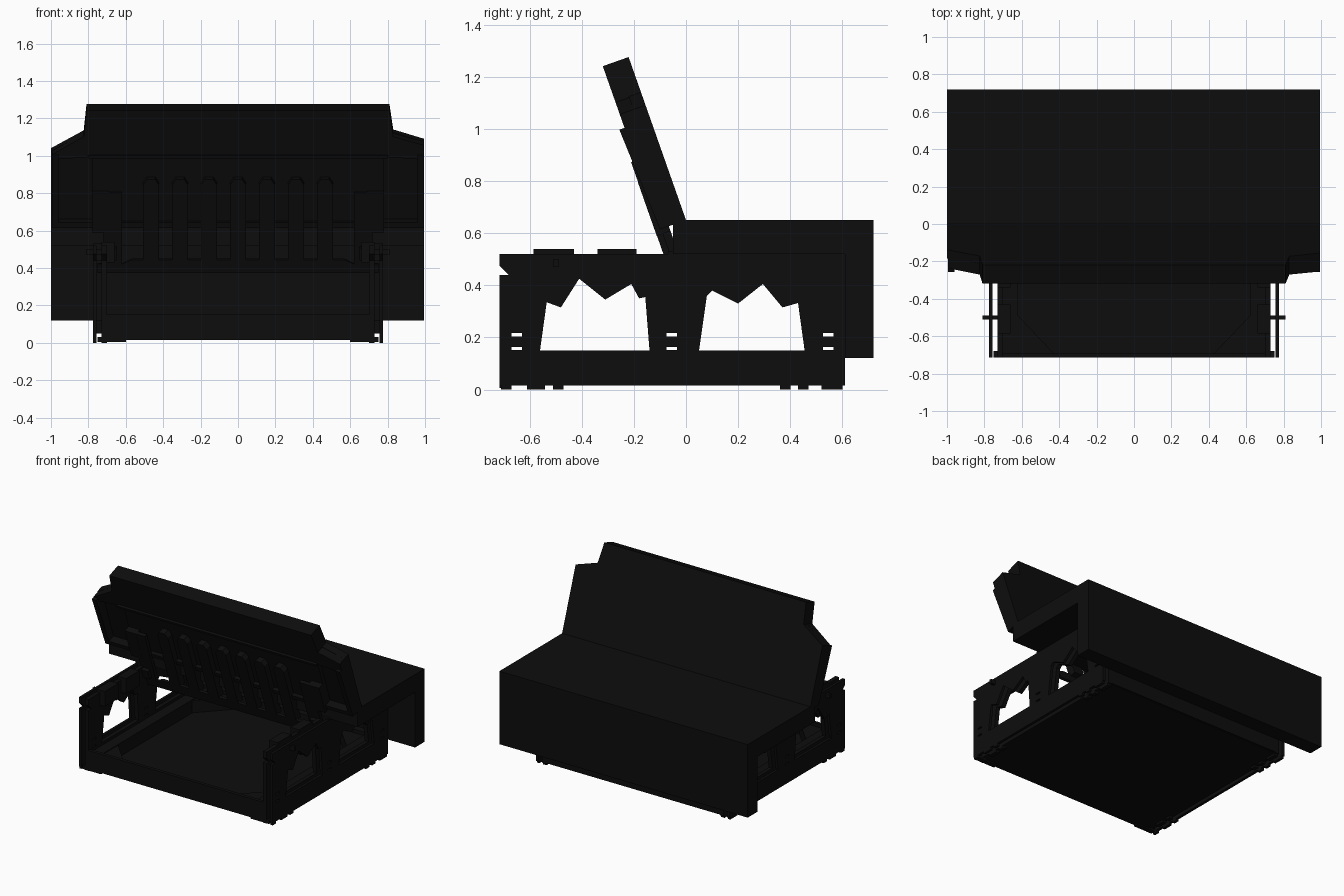
import bpy, bmesh
from mathutils import Matrix, Vector

cube = bpy.data.objects.get("Cube")
if cube:
    bpy.data.objects.remove(cube, do_unlink=True)

black = bpy.data.materials.new("matte black")
black.use_nodes = True
black.diffuse_color = (0.004, 0.004, 0.004, 1)
black.node_tree.nodes["Principled BSDF"].inputs["Base Color"].default_value = (0.004, 0.004, 0.004, 1)


def frame(a, b, c, origin=(0, 0, 0)):
    """Matrix whose columns are the three axes of a working plane."""
    m = Matrix((a, b, c)).transposed().to_4x4()
    m.translation = Vector(origin)
    return m


WORLD = Matrix.Identity(4)
SIDE = frame((0, 1, 0), (0, 0, 1), (1, 0, 0))          # profile in y, z; depth along x
up = Vector((0, -0.332, 0.943)).normalized()
LID = frame((1, 0, 0), up, Vector((1, 0, 0)).cross(up), (0, 0, 0.65))  # hinge line


def prism(name, pts, lo, hi, plane=WORLD):
    """Extrude an outline from lo to hi in the given plane."""
    bm = bmesh.new()
    face = bm.faces.new([bm.verts.new((x, y, lo)) for x, y in pts])
    ext = bmesh.ops.extrude_face_region(bm, geom=[face])
    tops = [g for g in ext["geom"] if isinstance(g, bmesh.types.BMVert)]
    bmesh.ops.translate(bm, verts=tops, vec=(0, 0, hi - lo))
    bmesh.ops.recalc_face_normals(bm, faces=bm.faces)
    bm.transform(plane)
    mesh = bpy.data.meshes.new(name)
    bm.to_mesh(mesh)
    bm.free()
    mesh.materials.append(black)
    ob = bpy.data.objects.new(name, mesh)
    bpy.context.collection.objects.link(ob)
    return ob


def box(name, x, y, z, plane=WORLD):
    return prism(name, [(x[0], y[0]), (x[1], y[0]), (x[1], y[1]), (x[0], y[1])], z[0], z[1], plane)


def pair(name, pts, lo, hi):
    """Side profile made on both sides of the model."""
    return [prism("left_" + name, pts, lo, hi, SIDE), prism("right_" + name, pts, -hi, -lo, SIDE)]


def box_pair(name, x, y, z, plane=WORLD):
    box("left_" + name, x, y, z, plane)
    box("right_" + name, (-x[1], -x[0]), y, z, plane)


# Rear housing: thick top and back panel in one piece
prism("rear_housing", [(-0.05, 0.52), (-0.05, 0.65), (0.72, 0.65), (0.72, 0.12),
                       (0.61, 0.12), (0.61, 0.52)], -1, 0.995, SIDE)

# Side frames: lower comb with posts, and a zigzag upper rail
comb = [(-0.715, 0.015), (0.61, 0.015), (0.61, 0.45), (0.44, 0.45), (0.43, 0.33), (0.455, 0.15),
        (0.05, 0.15), (0.08, 0.36), (0.08, 0.45), (-0.16, 0.45), (-0.155, 0.34), (-0.14, 0.15),
        (-0.56, 0.15), (-0.535, 0.33), (-0.535, 0.44), (-0.715, 0.44)]
rail = [(-0.68, 0.44), (-0.535, 0.44), (-0.535, 0.335), (-0.48, 0.315), (-0.41, 0.425),
        (-0.31, 0.345), (-0.21, 0.405), (-0.18, 0.35), (-0.155, 0.355), (-0.05, 0.4),
        (-0.02, 0.38), (0.08, 0.36), (0.1, 0.38), (0.2, 0.33), (0.295, 0.405), (0.37, 0.315),
        (0.44, 0.335), (0.61, 0.45), (0.61, 0.52), (-0.715, 0.52), (-0.715, 0.475)]
slots = [(y, z) for y in (-0.65, -0.055, 0.545) for z in (0.157, 0.21)]
cutters = []
for y, z in slots:
    c = box("slot_cutter", (-0.9, 0.9), (y - 0.02, y + 0.02), (z - 0.006, z + 0.006))
    c.hide_render = True
    c.hide_set(True)
    cutters.append(c)
for label, lo, hi in (("outer", 0.757, 0.776), ("inner", 0.70, 0.73)):
    for plate in pair(label + "_side_frame", comb, lo, hi):
        for c in cutters:
            cut = plate.modifiers.new("slot", "BOOLEAN")
            cut.operation = "DIFFERENCE"
            cut.object = c
    pair(label + "_side_rail", rail, lo, hi)
    for y in ((-0.71, -0.67), (-0.61, -0.54), (-0.51, -0.47), (0.36, 0.4), (0.43, 0.47), (0.52, 0.6)):
        box_pair(label + "_foot", (lo, hi), y, (0, 0.02))

# Guide blocks, pins and spacers on the rails
for y in ((-0.585, -0.43), (-0.34, -0.19)):
    box_pair("rail_guide", (0.66, 0.73), y, (0.43, 0.54))
box_pair("rail_pin", (0.68, 0.81), (-0.51, -0.49), (0.47, 0.5))
for y in (-0.04, 0.54):
    box_pair("frame_spacer", (0.72, 0.76), (y - 0.03, y + 0.03), (0.05, 0.12))
    box_pair("housing_mount", (0.70, 0.776), (y - 0.03, y + 0.03), (0.44, 0.53))

# Shallow tray with clipped inner corners
box("tray_floor", (-0.73, 0.73), (-0.715, 0.6), (0.015, 0.035))
box("tray_front_wall", (-0.73, 0.73), (-0.715, -0.69), (0.02, 0.15))
box("tray_back_wall", (-0.73, 0.73), (0.56, 0.61), (0.02, 0.15))
for sx in (-1, 1):
    side = "left" if sx > 0 else "right"
    box(side + "_tray_ledge", sorted((sx * 0.62, sx * 0.71)), (-0.7, 0.58), (0.03, 0.13))
    for yc, dy in ((-0.7, 0.22), (0.57, -0.22)):
        prism(side + "_tray_corner", [(sx * 0.63, yc), (sx * 0.42, yc), (sx * 0.63, yc + dy)], 0.03, 0.125)
    box(side + "_front_foot", sorted((sx * 0.6, sx * 0.75)), (-0.715, -0.68), (0.005, 0.03))

# Open lid: outer shell, raised upper block, side walls
prism("lid_shell", [(-1, 0), (0.995, 0), (0.995, 0.467), (0.83, 0.52), (0.81, 0.663),
                    (-0.81, 0.663), (-0.825, 0.515), (-1, 0.414)], 0, 0.05, LID)
prism("lid_upper_block", [(-0.82, 0.41), (0.82, 0.41), (0.83, 0.52), (0.81, 0.663),
                          (-0.81, 0.663), (-0.825, 0.515)], 0.04, 0.105, LID)
for sx, top in ((-1, 0.414), (1, 0.467)):
    side = "left" if sx > 0 else "right"
    prism(side + "_lid_shoulder", [(sx * 0.8, 0.4), (sx * 0.995, 0.385), (sx * 0.995, top),
                                   (sx * 0.825, 0.517)], 0.04, 0.105, LID)
    # Tapered end wall, deeper towards the shoulder
    wall = box(side + "_lid_end_wall", sorted((sx * 0.96, sx * 0.995)), (0, 0.412), (0, 0.126), LID)
    inverse = LID.inverted()
    for v in wall.data.vertices:
        p = inverse @ v.co
        if p.z > 0.1 and p.y < 0.1:
            p.z = 0.106
            v.co = LID @ p
box("lid_inner_panel", (-0.78, 0.78), (0.02, 0.41), (0.04, 0.08), LID)
box("lid_ridge", (-0.8, 0.8), (0.395, 0.412), (0.05, 0.122), LID)
box("lid_hinge_edge", (-0.99, 0.99), (0, 0.03), (0.04, 0.106), LID)

# Guide fingers hanging from the lid, joined by a lower bar
for i in range(7):
    x = (i - 3) * 0.155
    prism("guide_finger", [(x - 0.042, -0.19), (x + 0.042, -0.19), (x + 0.042, 0.25),
                           (x + 0.022, 0.28), (x - 0.022, 0.28), (x - 0.042, 0.25)], 0.07, 0.125, LID)
prism("finger_bar", [(-0.75, -0.25), (0.75, -0.25), (0.75, -0.2), (0.62, -0.2), (0.57, -0.175),
                     (-0.57, -0.175), (-0.62, -0.2), (-0.75, -0.2)], 0.107, 0.125, LID)

# Latch brackets at both ends of the fingers
box_pair("latch_arm", (0.62, 0.72), (-0.25, 0.2), (0.1, 0.125), LID)
box_pair("latch_block", (0.69, 0.78), (-0.02, 0.2), (0.07, 0.126), LID)
box_pair("latch_hook", (0.65, 0.7), (-0.17, -0.1), (0.11, 0.15), LID)
